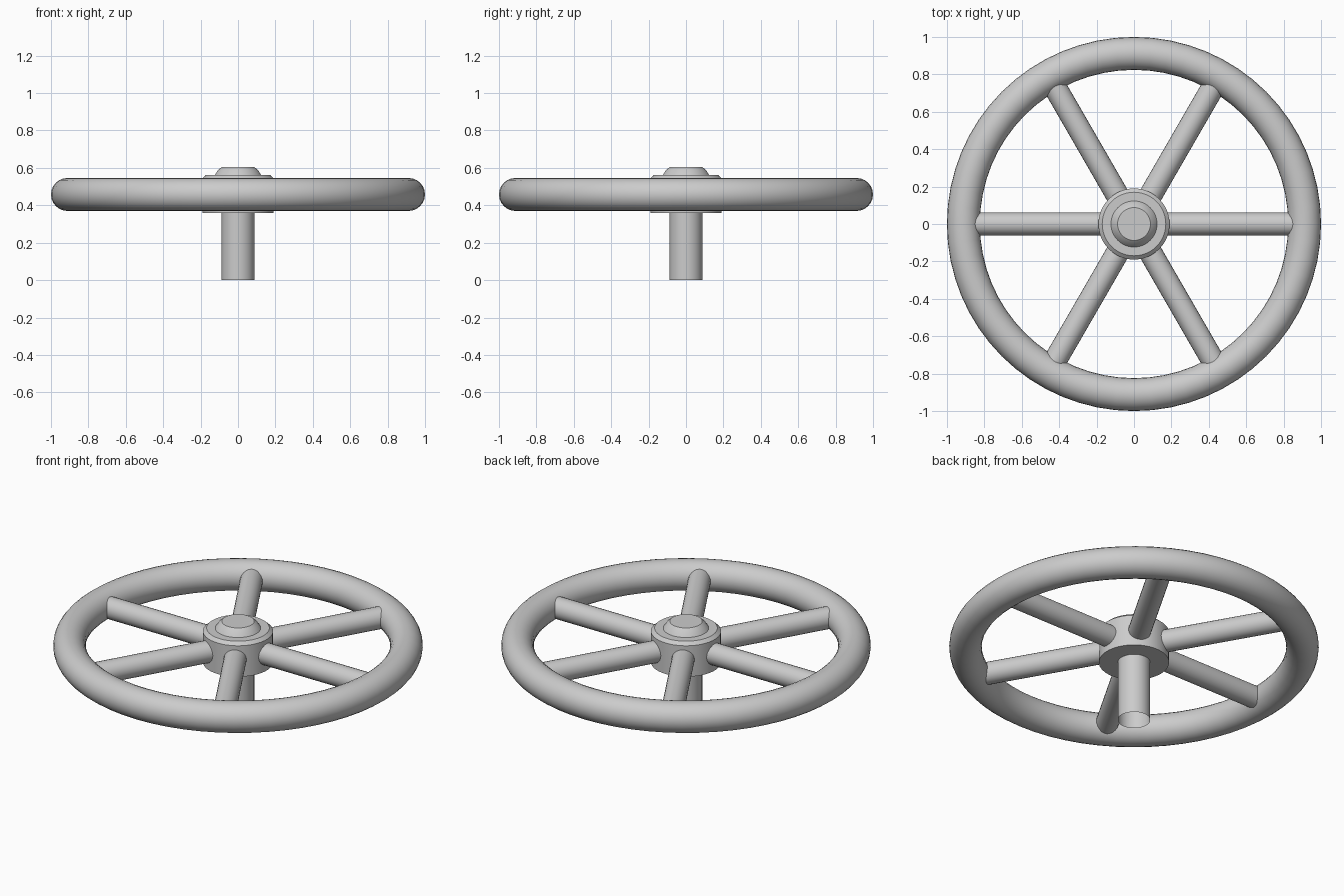
import bpy, math
from mathutils import Matrix, Vector

cube = bpy.data.objects.get("Cube")
if cube:
    bpy.data.objects.remove(cube, do_unlink=True)

metal = bpy.data.materials.new("grey metal")
metal.use_nodes = True
GREY = (0.6, 0.6, 0.6, 1)
metal.diffuse_color = GREY
metal.node_tree.nodes["Principled BSDF"].inputs["Base Color"].default_value = GREY

WHEEL_Z = 0.458
HUB_R = 0.19
SHAFT_R = 0.088


def finish(obj, name, angle=30):
    obj.name = name
    obj.data.materials.append(metal)
    bpy.ops.object.select_all(action="DESELECT")
    obj.select_set(True)
    bpy.context.view_layer.objects.active = obj
    bpy.ops.object.shade_smooth_by_angle(angle=math.radians(angle))


def lathe(name, profile, sides=48):
    """Revolve (radius, z) points, listed bottom to top; radius 0 closes an end."""
    verts, faces, rings = [], [], []
    for r, z in profile:
        start = len(verts)
        count = sides if r else 1
        for i in range(count):
            a = math.tau * i / sides
            verts.append((r * math.cos(a), r * math.sin(a), z))
        rings.append([start + i % count for i in range(sides)])
    for low, high in zip(rings, rings[1:]):
        for i in range(sides):
            j = (i + 1) % sides
            face = [low[i], low[j], high[j], high[i]]
            faces.append(list(dict.fromkeys(face)))
    mesh = bpy.data.meshes.new(name)
    mesh.from_pydata(verts, [], faces)
    obj = bpy.data.objects.new(name, mesh)
    bpy.context.collection.objects.link(obj)
    finish(obj, name)


# Rim
bpy.ops.mesh.primitive_torus_add(major_radius=0.912, minor_radius=0.088,
                                 major_segments=64, minor_segments=24,
                                 location=(0, 0, WHEEL_Z))
finish(bpy.context.object, "rim")

# Hub with bevelled upper edge
lathe("hub", [(0, 0.36), (HUB_R, 0.36), (HUB_R, 0.545), (0.17, 0.563), (0, 0.563)])

# Tapered cap on the hub
lathe("hub_cap", [(0.125, 0.56), (0.108, 0.587), (SHAFT_R, 0.604), (0, 0.604)])

# Shaft, open at the bottom
lathe("shaft", [(SHAFT_R, 0), (SHAFT_R, 0.37)], 32)

# Spokes from the hub into the rim
inner, outer = 0.12, 0.9
for i in range(6):
    angle = math.tau * i / 6
    direction = Vector((math.cos(angle), math.sin(angle), 0))
    bpy.ops.mesh.primitive_cylinder_add(vertices=24, radius=0.062, depth=outer - inner)
    spoke = bpy.context.object
    turn = direction.to_track_quat("Z", "Y").to_matrix().to_4x4()
    centre = direction * (inner + outer) / 2 + Vector((0, 0, WHEEL_Z))
    spoke.matrix_world = Matrix.Translation(centre) @ turn
    finish(spoke, f"spoke_{i + 1}")
